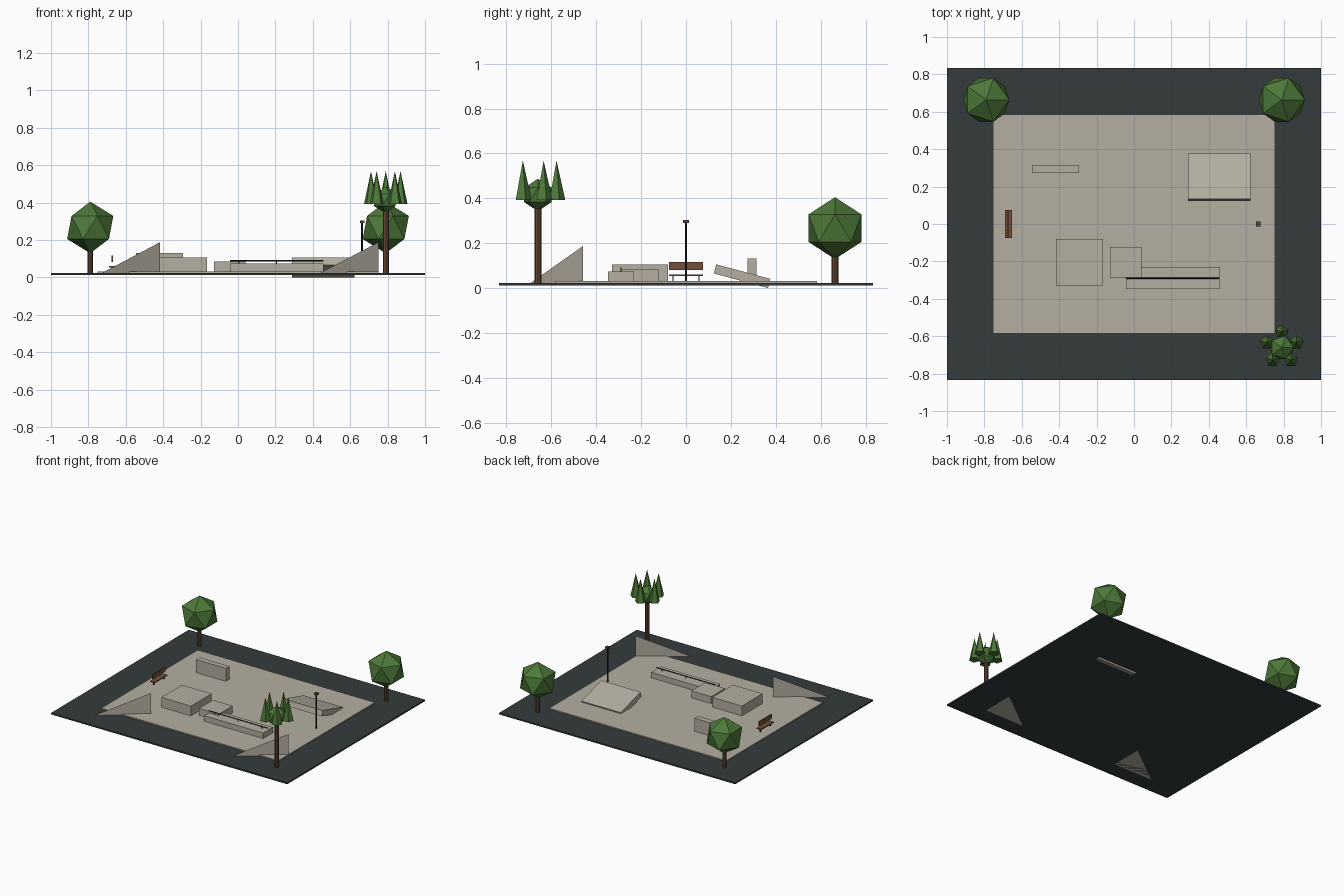
import bpy, bmesh, math
from mathutils import Matrix, Vector

if "Cube" in bpy.data.objects:
    bpy.data.objects.remove(bpy.data.objects["Cube"], do_unlink=True)


def material(name, rgb):
    m = bpy.data.materials.new(name)
    m.use_nodes = True
    m.diffuse_color = (*rgb, 1)
    m.node_tree.nodes["Principled BSDF"].inputs["Base Color"].default_value = (*rgb, 1)
    return m


CONCRETE = material("concrete", (0.46, 0.43, 0.36))
ASPHALT = material("asphalt", (0.035, 0.046, 0.046))
LEAF = material("leaf green", (0.075, 0.19, 0.04))
BARK = material("bark brown", (0.12, 0.062, 0.035))
WOOD = material("bench wood", (0.17, 0.08, 0.04))
METAL = material("dark metal", (0.012, 0.013, 0.015))

GROUND = 0.022


def finish(bm, name, mat):
    mesh = bpy.data.meshes.new(name)
    bm.to_mesh(mesh)
    bm.free()
    mesh.materials.append(mat)
    ob = bpy.data.objects.new(name, mesh)
    bpy.context.collection.objects.link(ob)
    return ob


def box(name, mat, x, y, z, tilt=0):
    """Box from (min, max) ranges, tilted about its own x axis."""
    ranges = (x, y, z)
    centre = Vector([sum(r) / 2 for r in ranges])
    size = Vector([r[1] - r[0] for r in ranges])
    bm = bmesh.new()
    bmesh.ops.create_cube(bm, size=1, matrix=Matrix.Translation(centre)
                          @ Matrix.Rotation(tilt, 4, 'X') @ Matrix.Diagonal(size).to_4x4())
    return finish(bm, name, mat)


def cone(name, mat, base, height, r1, r2, sides, axis_rot=None):
    """Upright cone or cylinder standing on its base point."""
    bm = bmesh.new()
    turn = axis_rot or Matrix.Identity(4)
    bmesh.ops.create_cone(bm, cap_ends=True, segments=sides, radius1=r1, radius2=r2,
                          depth=height, matrix=Matrix.Translation(base) @ turn
                          @ Matrix.Translation((0, 0, height / 2)))
    return finish(bm, name, mat)


def crown(name, centre, radius):
    bm = bmesh.new()
    bmesh.ops.create_icosphere(bm, subdivisions=1, radius=radius,
                               matrix=Matrix.Translation(centre))
    return finish(bm, name, LEAF)


# Ground
box("asphalt_base", ASPHALT, (-1, 1), (-0.833, 0.833), (0.012, 0.023))
box("concrete_pad", CONCRETE, (-0.75, 0.75), (-0.583, 0.583), (0.018, 0.031))

# Skate blocks
box("large_block", CONCRETE, (-0.417, -0.167), (-0.33, -0.08), (GROUND, 0.106))
box("medium_block", CONCRETE, (-0.127, 0.04), (-0.29, -0.123), (GROUND, 0.084))
box("long_ledge", CONCRETE, (-0.043, 0.457), (-0.348, -0.231), (GROUND, 0.073))
box("low_wall", CONCRETE, (-0.545, -0.294), (0.273, 0.315), (GROUND, 0.131))
box("tilted_ramp", CONCRETE, (0.29, 0.623), (0.125, 0.375), (0.032, 0.074),
    math.radians(-15))

# Grind rail on the long ledge
cone("grind_rail", METAL, (-0.043, -0.29, 0.089), 0.5, 0.003, 0.003, 8,
     Matrix.Rotation(math.pi / 2, 4, 'Y'))
for i in range(3):
    cone(f"rail_post_{i + 1}", METAL, (0.005 + 0.2 * i, -0.29, 0.06), 0.029, 0.003, 0.003, 6)

# Folded corner sheets: a flat triangle in the ground and an upright one along its diagonal
for name, x in (("left", 0.417), ("right", -0.75)):
    bm = bmesh.new()
    near, corner, far, peak = [bm.verts.new(p) for p in (
        (x, -0.708, 0.012), (x + 0.333, -0.708, 0.012),
        (x + 0.333, -0.458, 0.012), (x + 0.333, -0.458, 0.188))]
    bm.faces.new((near, corner, far))
    bm.faces.new((near, far, peak))
    finish(bm, f"corner_sheet_{name}", CONCRETE)

# Bench
box("bench_seat", WOOD, (-0.691, -0.651), (-0.075, 0.075), (0.054, 0.061))
box("bench_back", WOOD, (-0.675, -0.668), (-0.075, 0.075), (0.081, 0.116))
for side in (-1, 1):
    y = side * 0.058
    box("bench_leg", METAL, (-0.675, -0.667), (y - 0.003, y + 0.003), (0.03, 0.055))

# Lamp
cone("lamp_post", METAL, (0.663, 0, GROUND), 0.27, 0.0042, 0.0042, 8)
box("lamp_head", BARK, (0.651, 0.675), (-0.0125, 0.0125), (0.29, 0.303))

# Round trees at the back corners
for name, x in (("left", 0.79), ("right", -0.79)):
    cone(f"round_tree_trunk_{name}", BARK, (x, 0.664, GROUND), 0.13, 0.015, 0.015, 8)
    crown(f"round_tree_crown_{name}", (x, 0.664, 0.267), 0.138)

# Tall tree with a ring of pointed leaf clumps
TREE = Vector((0.79, -0.66, 0))
cone("tall_tree_trunk", BARK, TREE + Vector((0, 0, GROUND)), 0.335, 0.016, 0.016, 8)
crown("tall_tree_crown", TREE + Vector((0, 0, 0.415)), 0.072)
for i in range(5):
    a = math.pi / 2 + i * math.tau / 5
    offset = Vector((0.083 * math.cos(a), 0.083 * math.sin(a), 0.393))
    cone(f"leaf_cone_{i + 1}", LEAF, TREE + offset, 0.175, 0.039, 0, 5)
